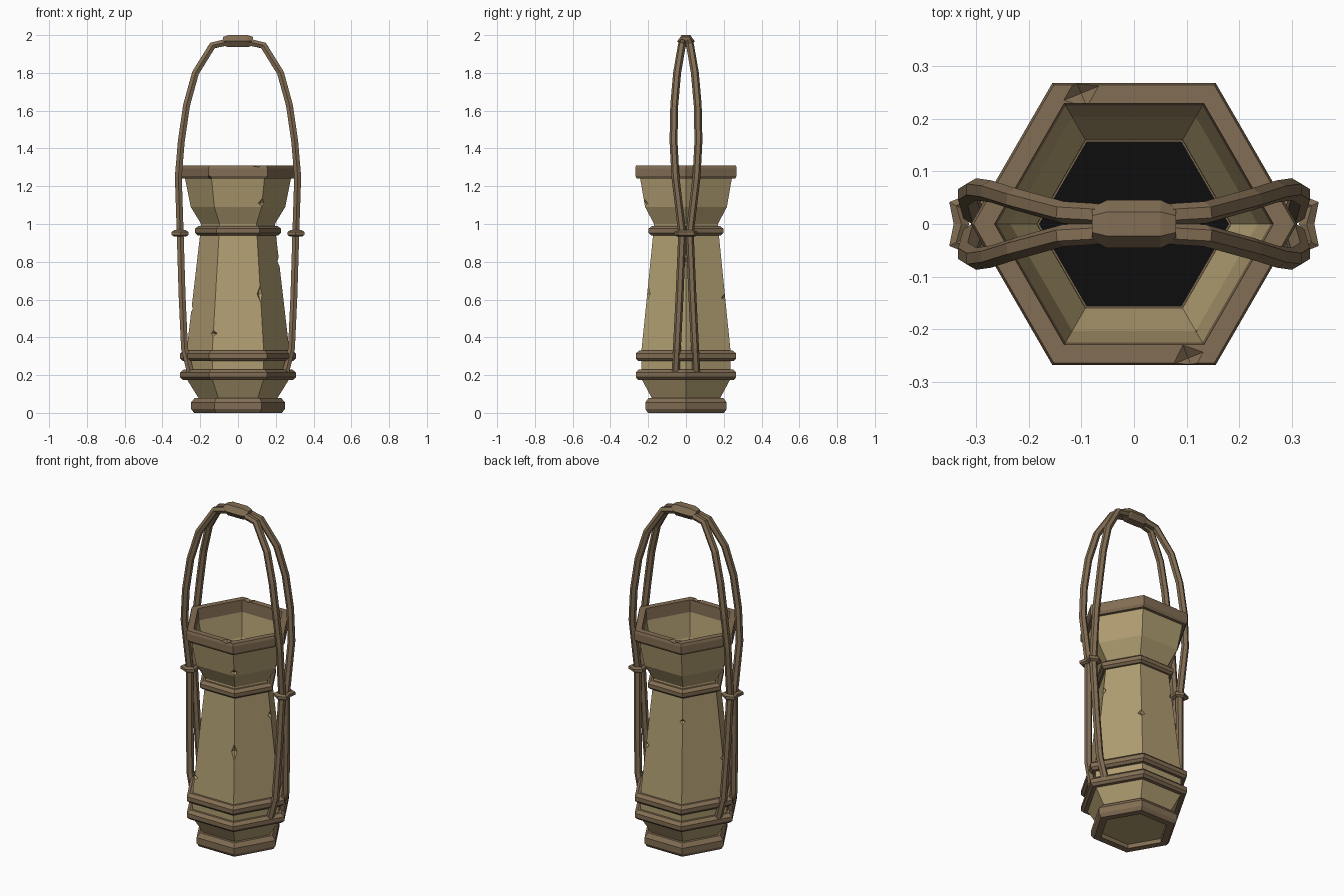
import bpy, bmesh, math
from mathutils import Vector

if "Cube" in bpy.data.objects:
    bpy.data.objects.remove(bpy.data.objects["Cube"])


def material(name, rgb):
    m = bpy.data.materials.new(name)
    m.diffuse_color = (*rgb, 1)
    m.use_nodes = True
    m.node_tree.nodes["Principled BSDF"].inputs["Base Color"].default_value = m.diffuse_color
    return m


TAN = material("tan_clay", (0.43, 0.335, 0.165))
BROWN = material("brown_trim", (0.225, 0.155, 0.088))
BLACK = material("dark_inside", (0.004, 0.004, 0.004))


def finish(name, bm, mats):
    bmesh.ops.recalc_face_normals(bm, faces=bm.faces)
    me = bpy.data.meshes.new(name)
    bm.to_mesh(me)
    bm.free()
    for m in mats:
        me.materials.append(m)
    ob = bpy.data.objects.new(name, me)
    bpy.context.collection.objects.link(ob)
    return ob


def bridge(bm, rings, loop):
    """Skin a list of vertex rings, closed on itself or capped."""
    n = len(rings[0])
    pairs = list(zip(rings, rings[1:])) + ([(rings[-1], rings[0])] if loop else [])
    for a, b in pairs:
        for i in range(n):
            j = (i + 1) % n
            bm.faces.new((a[i], a[j], b[j], b[i]))
    if not loop:
        bm.faces.new(rings[0])
        return bm.faces.new(rings[-1])


def hexagon(name, profile, mats, loop=True):
    """Six-sided turned form from (radius, height) points."""
    bm = bmesh.new()
    rings = [[bm.verts.new((r * math.cos(k * math.pi / 3), r * math.sin(k * math.pi / 3), z))
              for k in range(6)] for r, z in profile]
    cap = bridge(bm, rings, loop)
    if cap and len(mats) > 1:
        cap.material_index = 1
    return finish(name, bm, mats)


def band(name, inner, outer, z0, z1):
    h = z1 - z0
    return hexagon(name, [(inner, z0), (outer - 0.015, z0), (outer, z0 + 0.25 * h),
                          (outer, z0 + 0.7 * h), (outer - 0.02, z1), (inner, z1)], [BROWN])


def tube(name, pts, radii, ref, loop=False, squash=1.0, sides=6):
    """Low-poly rope through the points."""
    bm = bmesh.new()
    pts = [Vector(p) for p in pts]
    n = len(pts)
    rings = []
    for i, p in enumerate(pts):
        a = pts[(i - 1) % n] if loop or i else p
        b = pts[(i + 1) % n] if loop or i < n - 1 else p
        t = (b - a).normalized()
        u = (Vector(ref) - t * t.dot(Vector(ref))).normalized()
        v = t.cross(u)
        r = radii[i] if isinstance(radii, list) else radii
        rings.append([bm.verts.new(p + r * (math.cos(w) * u + squash * math.sin(w) * v))
                      for w in (2 * math.pi * k / sides for k in range(sides))])
    bridge(bm, rings, loop)
    return finish(name, bm, [BROWN])


def chip(ob, spots, mat):
    """Knock octahedral chips, given as (angle, radius, height, width, tall), out of a part."""
    bm = bmesh.new()
    for ang, r, z, w, h in spots:
        a = math.radians(ang)
        out, side, up = Vector((math.cos(a), math.sin(a), 0)), Vector((-math.sin(a), math.cos(a), 0)), Vector((0, 0, 1))
        c = out * r + up * z
        eq = [bm.verts.new(c + d) for d in (out * 0.035, side * w, -out * 0.035, -side * w)]
        for s in (1, -0.7):
            tip = bm.verts.new(c + up * h * s)
            for i in range(4):
                bm.faces.new((eq[i], eq[(i + 1) % 4], tip))
    cutter = finish("chip_cutter", bm, [mat])
    cutter.hide_render = True
    mod = ob.modifiers.new("chips", 'BOOLEAN')
    mod.operation, mod.object, mod.solver = 'DIFFERENCE', cutter, 'EXACT'
    bpy.context.view_layer.objects.active = ob
    bpy.ops.object.modifier_apply(modifier=mod.name)
    bpy.data.objects.remove(cutter)


# Clay vessel: outside profile, then down the flared mouth to a dark floor
vessel = hexagon("vessel", [(0.2, 0.025), (0.21, 0.08), (0.272, 0.18), (0.272, 0.33), (0.2, 0.95),
                            (0.195, 1.0), (0.25, 1.09), (0.282, 1.25), (0.262, 1.25),
                            (0.235, 1.1), (0.185, 1.0), (0.183, 0.98)], [TAN, BLACK], False)
chip(vessel, [(-60, 0.268, 1.11, 0.06, 0.035), (-60, 0.25, 0.63, 0.04, 0.09),
              (-120, 0.275, 0.42, 0.06, 0.03), (60, 0.252, 0.61, 0.06, 0.035),
              (120, 0.235, 0.8, 0.06, 0.04), (180, 0.265, 0.55, 0.05, 0.04),
              (0, 0.232, 0.8, 0.04, 0.05)], TAN)

# Trim bands
band("base_band", 0.19, 0.248, 0.0, 0.08)
band("lower_band", 0.25, 0.307, 0.175, 0.23)
band("upper_band", 0.25, 0.307, 0.275, 0.33)
band("neck_band", 0.18, 0.228, 0.94, 0.99)

# Rim with chips
rim = hexagon("rim", [(0.26, 1.24), (0.3, 1.24), (0.31, 1.255), (0.31, 1.295),
                      (0.305, 1.31), (0.265, 1.31)], [BROWN])
chip(rim, [(-68, 0.275, 1.315, 0.04, 0.03), (-120, 0.32, 1.24, 0.05, 0.025),
           (112, 0.268, 1.315, 0.045, 0.035)], BROWN)

# Handle strands: half path (x, y, z) mirrored across x, one front and one back
half = [(0.25, 0.055, 0.205), (0.283, 0.048, 0.34), (0.296, 0.034, 0.62), (0.306, 0.02, 0.95),
        (0.316, 0.056, 1.25), (0.3, 0.066, 1.44), (0.272, 0.062, 1.63), (0.225, 0.047, 1.8),
        (0.135, 0.022, 1.945), (0.04, 0.016, 1.967)]
for name, s in (("front_strand", -1), ("back_strand", 1)):
    path = [(-x, s * y, z) for x, y, z in half] + [(x, s * y, z) for x, y, z in reversed(half)]
    tube(name, path, 0.021, (0, 1, 0))

# Knot binding the strands at the top
tube("top_knot", [(x, 0, 1.968) for x in (-0.08, -0.05, 0.05, 0.08)],
     [0.032, 0.046, 0.046, 0.032], (0, 1, 0), squash=0.8)

# Ties pinching the strands at each side
loop = [(0.338, 0.035), (0.328, 0), (0.338, -0.035), (0.305, -0.046),
        (0.276, -0.03), (0.282, 0), (0.276, 0.03), (0.305, 0.046)]
for name, s in (("left_tie", -1), ("right_tie", 1)):
    tube(name, [(s * x, y, 0.95) for x, y in loop], 0.017, (0, 0, 1), loop=True)
